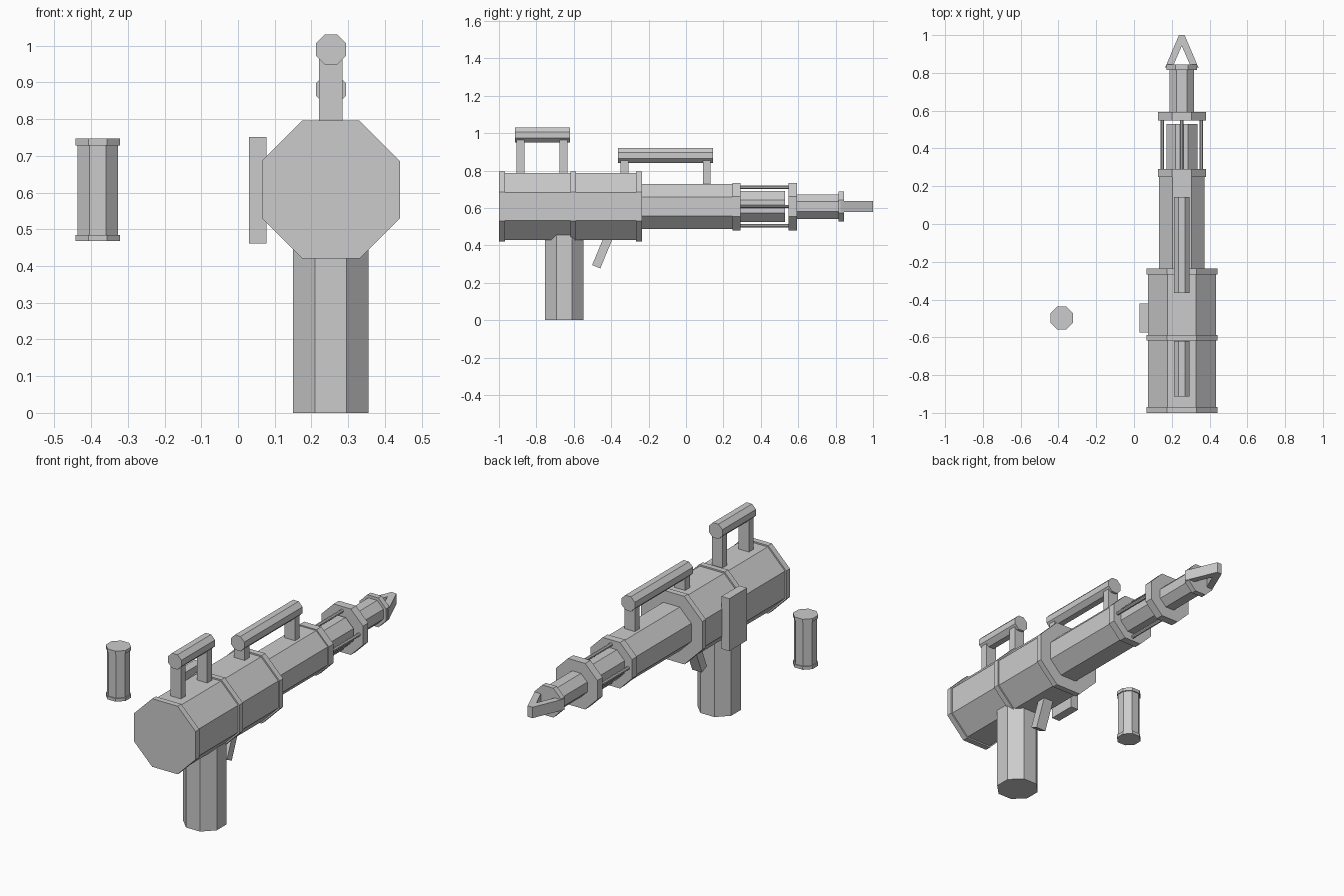
import bpy, bmesh, math
from mathutils import Matrix, Vector

if "Cube" in bpy.data.objects:
    bpy.data.objects.remove(bpy.data.objects["Cube"])

CX, CZ = 0.253, 0.608      # axis of the barrel


def finish(name, bm):
    bmesh.ops.recalc_face_normals(bm, faces=bm.faces)
    mesh = bpy.data.meshes.new(name)
    bm.to_mesh(mesh)
    bm.free()
    obj = bpy.data.objects.new(name, mesh)
    bpy.context.collection.objects.link(obj)
    return obj


def prism(name, axis, apothem, a, b, u, v, sides=8):
    """Flat-sided prism from a to b along 'Y' (u=x, v=z) or 'Z' (u=x, v=y)."""
    bm = bmesh.new()
    r = apothem / math.cos(math.pi / sides)
    bmesh.ops.create_cone(bm, cap_ends=True, segments=sides, radius1=r, radius2=r, depth=b - a,
                          matrix=Matrix.Rotation(math.pi / sides, 4, 'Z'))
    mid = (a + b) / 2
    if axis == 'Y':
        mat = Matrix.Translation((u, mid, v)) @ Matrix.Rotation(-math.pi / 2, 4, 'X')
    else:
        mat = Matrix.Translation((u, v, mid))
    bm.transform(mat)
    return finish(name, bm)


def box(name, centre, size, tilt=0.0):
    bm = bmesh.new()
    bmesh.ops.create_cube(bm, size=1)
    bm.transform(Matrix.Translation(centre) @ Matrix.Rotation(tilt, 4, 'X')
                 @ Matrix.Diagonal((*size, 1)))
    return finish(name, bm)


# Main body, barrel sections and their collars: name, apothem, y start, y end
for name, ap, y0, y1 in [
    ("body", 0.180, -0.995, -0.24),
    ("body_collar_rear", 0.188, -1.0, -0.968),
    ("body_collar_middle", 0.188, -0.618, -0.587),
    ("body_collar_front", 0.188, -0.267, -0.235),
    ("barrel", 0.121, -0.25, 0.27),
    ("barrel_collar_rear", 0.127, 0.249, 0.291),
    ("inner_barrel", 0.082, 0.28, 0.53),
    ("barrel_collar_front", 0.127, 0.548, 0.594),
    ("nozzle", 0.0655, 0.58, 0.83),
    ("nozzle_collar", 0.081, 0.815, 0.845),
]:
    prism(name, 'Y', ap, y0, y1, CX, CZ)

# Four thin rods bridging the barrel collars
for i in range(4):
    a = i * math.pi / 2
    prism(f"cage_rod_{i + 1}", 'Y', 0.009, 0.28, 0.56,
          CX + 0.103 * math.cos(a), CZ + 0.103 * math.sin(a))

# V-shaped muzzle tip: half profile mirrored, then extruded upwards
half = [(0.015, 1.0), (0.089, 0.826), (0.042, 0.846)]
profile = half + [(0, 0.943)] + [(-x, y) for x, y in reversed(half)]
bm = bmesh.new()
face = bm.faces.new([bm.verts.new((CX + x, y, CZ - 0.03)) for x, y in profile])
ext = bmesh.ops.extrude_face_region(bm, geom=[face])
bmesh.ops.translate(bm, vec=Vector((0, 0, 0.06)),
                    verts=[g for g in ext["geom"] if isinstance(g, bmesh.types.BMVert)])
finish("muzzle_tip", bm)

# Grip and trigger
prism("grip", 'Z', 0.103, 0.0, 0.5, CX, -0.651)
tilt = math.radians(22.5)
length = 0.24
box("trigger", (CX, -0.48 + math.sin(tilt) * length / 2, 0.286 + math.cos(tilt) * length / 2),
    (0.06, 0.047, length), -tilt)

# Top handles: bar plus two posts (post y and foot z)
for name, y0, y1, z, posts in [
    ("rear_handle", -0.914, -0.62, 0.990, [(-0.885, 0.76), (-0.655, 0.76)]),
    ("front_handle", -0.364, 0.144, 0.881, [(-0.329, 0.76), (0.111, 0.70)]),
]:
    prism(name + "_bar", 'Y', 0.041, y0, y1, CX, z)
    for i, (py, foot) in enumerate(posts):
        box(f"{name}_post_{i + 1}", (CX, py, (foot + z) / 2), (0.064, 0.041, z - foot))

# Side plate on the left of the body
box("side_plate", (0.054, -0.498, 0.606), (0.048, 0.155, 0.29))

# Detached spare canister with end caps
prism("canister", 'Z', 0.0545, 0.475, 0.74, -0.382, -0.498)
prism("canister_cap_bottom", 'Z', 0.060, 0.468, 0.485, -0.382, -0.498)
prism("canister_cap_top", 'Z', 0.060, 0.729, 0.747, -0.382, -0.498)
